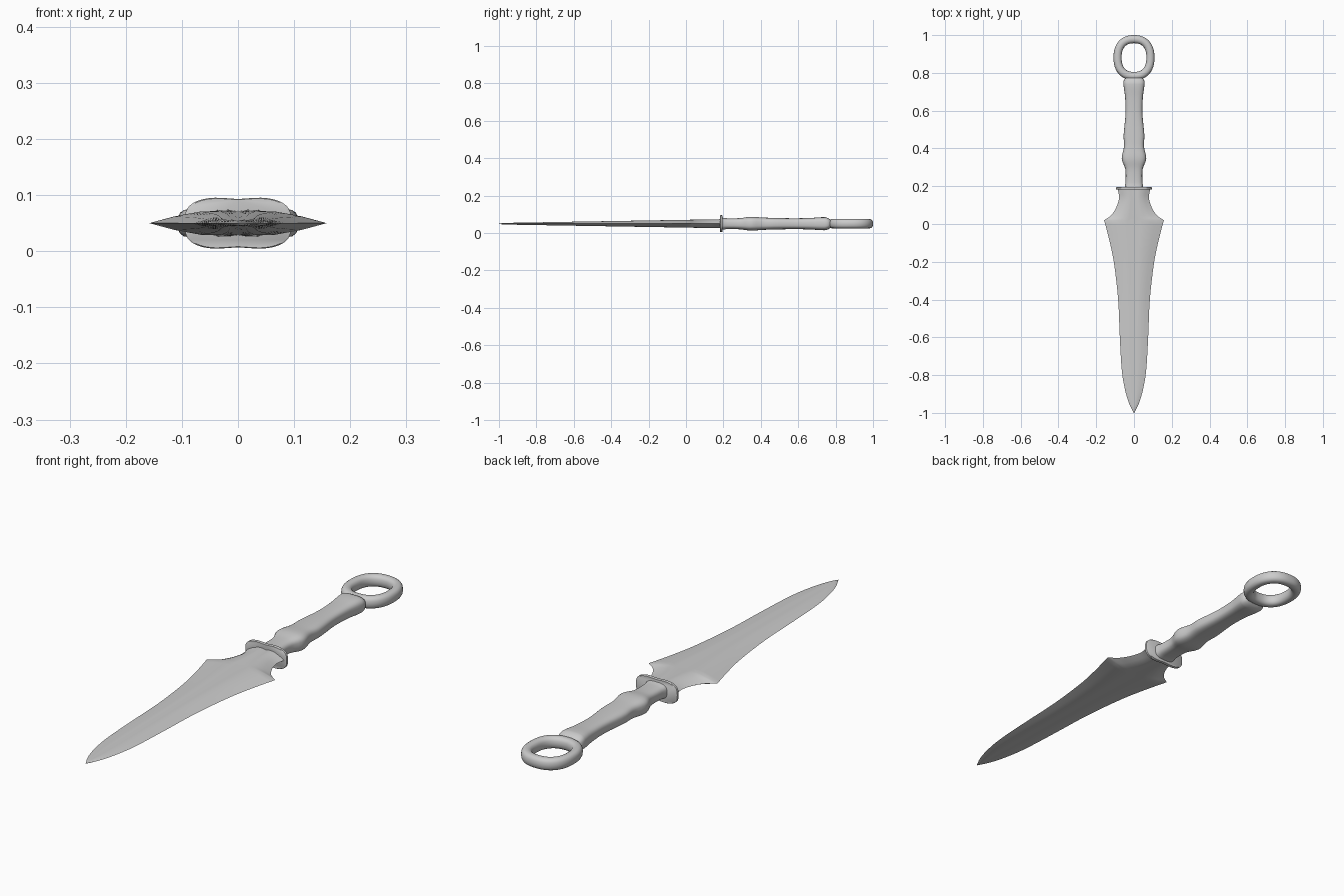
import bpy, bmesh, math

MID = 0.05  # height of the dagger's central plane

default = bpy.data.objects.get("Cube")
if default:
    bpy.data.objects.remove(default, do_unlink=True)

steel = bpy.data.materials.new("light grey steel")
steel.use_nodes = True
steel.diffuse_color = (0.6, 0.6, 0.6, 1)
steel.node_tree.nodes["Principled BSDF"].inputs["Base Color"].default_value = (0.6, 0.6, 0.6, 1)


def sample(keys, steps):
    """Smooth curve through rows of (y, value, value...)."""
    def slope(i, k):
        a, b = keys[max(i - 1, 0)], keys[min(i + 1, len(keys) - 1)]
        return (b[k] - a[k]) / (b[0] - a[0])
    rows = []
    for i in range(len(keys) - 1):
        a, b = keys[i], keys[i + 1]
        span = b[0] - a[0]
        for s in range(steps):
            t = s / steps
            row = [a[0] + span * t]
            for k in range(1, len(a)):
                row.append((2*t**3 - 3*t**2 + 1) * a[k] + (t**3 - 2*t**2 + t) * span * slope(i, k)
                           + (3*t**2 - 2*t**3) * b[k] + (t**3 - t**2) * span * slope(i + 1, k))
            rows.append(row)
    return rows + [list(keys[-1])]


def superellipse(a, b, power, count):
    """Rounded rectangle with half sizes a and b."""
    pts = []
    for i in range(count):
        ang = math.tau * i / count
        c, s = math.cos(ang), math.sin(ang)
        pts.append((a * math.copysign(abs(c) ** (2 / power), c),
                    b * math.copysign(abs(s) ** (2 / power), s)))
    return pts


def loft(name, rings, closed=False, angle=40):
    """Skin a list of equal loops; cap the ends unless closed."""
    bm = bmesh.new()
    loops = [[bm.verts.new(p) for p in ring] for ring in rings]
    n = len(loops[0])
    pairs = list(zip(loops, loops[1:])) + ([(loops[-1], loops[0])] if closed else [])
    for a, b in pairs:
        for i in range(n):
            j = (i + 1) % n
            bm.faces.new((a[i], a[j], b[j], b[i]))
    if not closed:
        bm.faces.new(loops[0])
        bm.faces.new(loops[-1])
    bmesh.ops.remove_doubles(bm, verts=bm.verts, dist=0.00001)
    bmesh.ops.recalc_face_normals(bm, faces=bm.faces)
    mesh = bpy.data.meshes.new(name)
    bm.to_mesh(mesh)
    bm.free()
    mesh.materials.append(steel)
    obj = bpy.data.objects.new(name, mesh)
    bpy.context.collection.objects.link(obj)
    bpy.ops.object.select_all(action="DESELECT")
    obj.select_set(True)
    bpy.context.view_layer.objects.active = obj
    bpy.ops.object.shade_smooth_by_angle(angle=math.radians(angle))
    return obj


# Blade: sweeping edge to the shoulders, then concave notches up to the guard
edge = sample([(-1, 0.001), (-0.95, 0.026), (-0.88, 0.047), (-0.78, 0.064), (-0.6, 0.075),
               (-0.4, 0.084), (-0.2, 0.107), (-0.08, 0.132), (0.02, 0.158)], 4)
notch = sample([(0.02, 0.158), (0.045, 0.122), (0.09, 0.093), (0.14, 0.079), (0.185, 0.086)], 4)
rings = []
for y, w in edge + notch[1:]:
    t = min(0.004 + 0.0175 * (y + 1), w * 0.35)
    half = [(1, 0), (0.72, 0.55), (0.42, 0.95), (0.2, 0.97), (0, 0.86)]
    upper = half + [(-x, z) for x, z in half[-2::-1]]
    section = upper + [(x, -z) for x, z in upper[-2:0:-1]]
    rings.append([(x * w, y, MID + z * t) for x, z in section])
loft("blade", rings, angle=35)

# Guard: thin plate with a slight dip at the middle of its long sides
outline = []
for x, z in superellipse(0.095, 0.047, 3.2, 48):
    dip = 0.004 * math.exp(-(x / 0.03) ** 2)
    outline.append((x, z - math.copysign(dip, z) if abs(z) > 0.03 else z))
rings = []
for y, s in [(0.182, 0.97), (0.184, 1), (0.193, 1), (0.195, 0.97)]:
    rings.append([(x * s, y, MID + z * s) for x, z in outline])
loft("guard", rings)

# Handle: finger swell near the guard and a flared pommel collar
grip = sample([(0.19, 0.05, 0.033), (0.22, 0.045, 0.029), (0.29, 0.046, 0.03),
               (0.345, 0.065, 0.037), (0.41, 0.053, 0.033), (0.47, 0.055, 0.031),
               (0.58, 0.045, 0.029), (0.67, 0.047, 0.031), (0.74, 0.056, 0.035),
               (0.76, 0.054, 0.03), (0.775, 0.044, 0.02)], 4)
rings = [[(x, y, MID + z) for x, z in superellipse(w, h, 3, 32)] for y, w, h in grip]
loft("handle", rings)

# Pommel ring: rounded tube swept along a rounded oval
path = superellipse(0.087, 0.0975, 2.35, 64)
rings = []
for i, (x, y) in enumerate(path):
    (ax, ay), (bx, by) = path[i - 1], path[(i + 1) % len(path)]
    length = math.hypot(bx - ax, by - ay)
    nx, ny = (by - ay) / length, (ax - bx) / length
    rings.append([(x + nx * u, 0.881 + y + ny * u, MID + v)
                  for u, v in superellipse(0.0215, 0.025, 2.4, 16)])
loft("pommel_ring", rings, closed=True)
